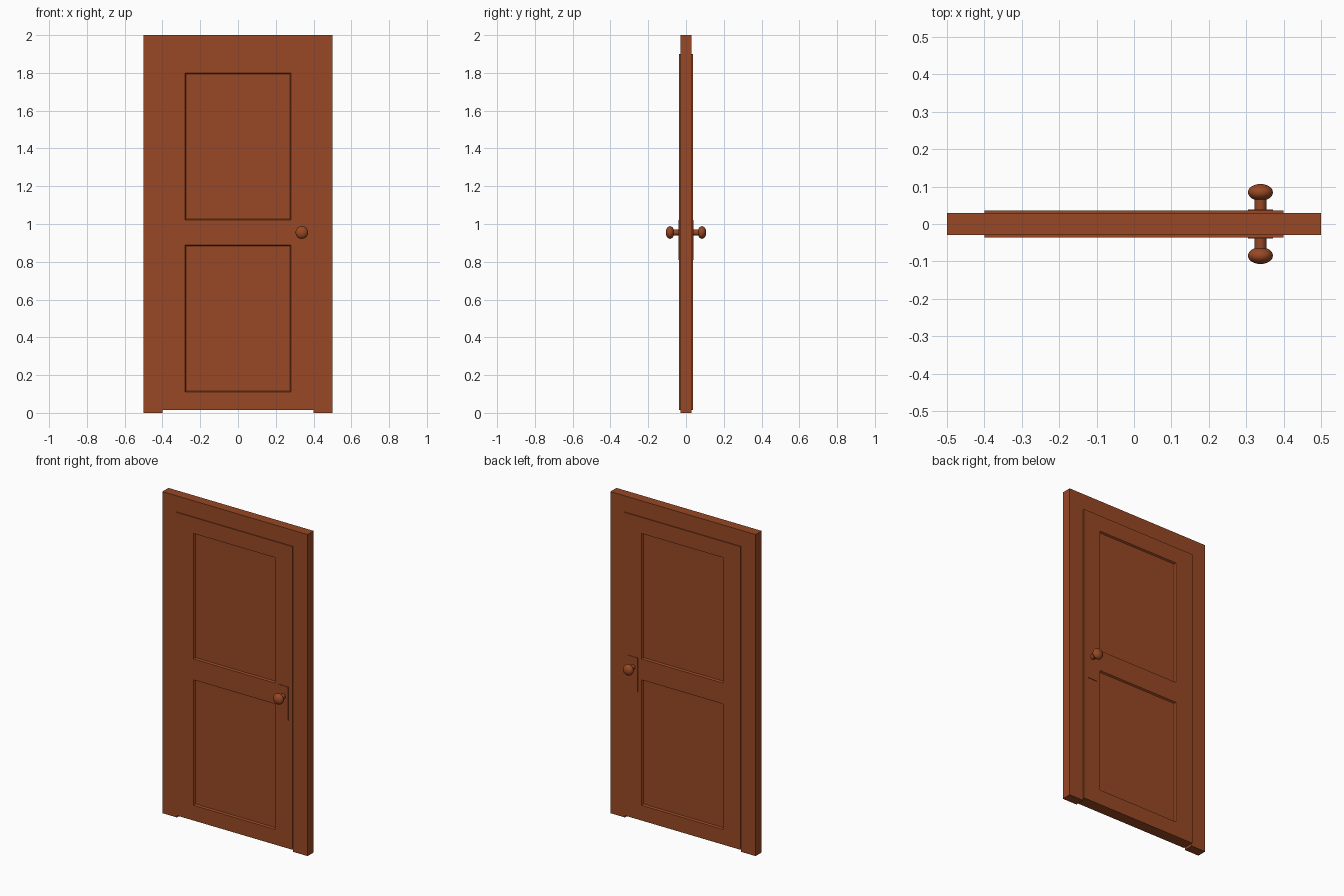
import bpy, bmesh, math
from mathutils import Matrix

cube = bpy.data.objects.get("Cube")
if cube:
    bpy.data.objects.remove(cube, do_unlink=True)

# Single warm brown for everything
COLOR = (0.314, 0.065, 0.018, 1.0)
wood = bpy.data.materials.new("reddish_brown_wood")
wood.diffuse_color = COLOR
wood.use_nodes = True
bsdf = wood.node_tree.nodes["Principled BSDF"]
bsdf.inputs["Base Color"].default_value = COLOR
bsdf.inputs["Roughness"].default_value = 0.6


def finish(name, bm, smooth=False):
    bmesh.ops.recalc_face_normals(bm, faces=bm.faces)
    mesh = bpy.data.meshes.new(name)
    bm.to_mesh(mesh)
    bm.free()
    mesh.materials.append(wood)
    obj = bpy.data.objects.new(name, mesh)
    bpy.context.collection.objects.link(obj)
    if smooth:
        bpy.ops.object.select_all(action='DESELECT')
        obj.select_set(True)
        bpy.context.view_layer.objects.active = obj
        bpy.ops.object.shade_smooth_by_angle(angle=math.radians(40))
    return obj


def extrude_y(bm, depth):
    """Give flat XZ faces a thickness centred on y = 0."""
    bmesh.ops.translate(bm, verts=bm.verts, vec=(0, -depth / 2, 0))
    ext = bmesh.ops.extrude_face_region(bm, geom=bm.faces[:], use_keep_orig=True)
    moved = [g for g in ext["geom"] if isinstance(g, bmesh.types.BMVert)]
    bmesh.ops.translate(bm, verts=moved, vec=(0, depth, 0))
    bmesh.ops.recalc_face_normals(bm, faces=bm.faces)


# Frame: an upside-down U around the door
bm = bmesh.new()
outline = [(-.5, 0), (-.4, 0), (-.4, 1.9), (.4, 1.9), (.4, 0), (.5, 0), (.5, 2), (-.5, 2)]
bm.faces.new([bm.verts.new((x, 0, z)) for x, z in outline])
extrude_y(bm, 0.06)
finish("door_frame", bm)

# Door leaf: slab with two bevelled recessed panels on each side
bm = bmesh.new()
xs = [-.4, -.28, .28, .4]
zs = [.015, .11, .89, 1.02, 1.8, 1.9]
grid = [[bm.verts.new((x, 0, z)) for x in xs] for z in zs]
for j in range(len(zs) - 1):
    for i in range(len(xs) - 1):
        bm.faces.new((grid[j][i], grid[j][i + 1], grid[j + 1][i + 1], grid[j + 1][i]))
extrude_y(bm, 0.072)
panels = [f for f in bm.faces if abs(f.normal.y) > .9 and f.calc_area() > .3]
bmesh.ops.inset_individual(bm, faces=panels, thickness=0.008, depth=-0.01)
finish("door_leaf", bm)


# Hardware on both sides: back plate and a turned knob
KNOB_X, KNOB_Z = 0.338, 0.955
for side, label in ((-1, "front"), (1, "back")):
    bm = bmesh.new()
    bmesh.ops.create_cube(bm, size=1, matrix=Matrix.Translation((KNOB_X, side * .034, .915))
                          @ Matrix.Diagonal((.066, .010, .21, 1)))
    finish(label + "_lock_plate", bm)

    # Lathe profile: (radius, distance from door centre)
    profile = [(0, .036), (.016, .036), (.016, .0665)]
    for k in range(2, 13):
        a = math.pi * k / 12
        profile.append((.0335 * math.sin(a), .0845 - .0225 * math.cos(a)))
    bm = bmesh.new()
    verts = [bm.verts.new((r, side * y, 0)) for r, y in profile]
    edges = [bm.edges.new(pair) for pair in zip(verts, verts[1:])]
    bmesh.ops.spin(bm, geom=verts + edges, cent=(0, 0, 0), axis=(0, 1, 0),
                   angle=math.tau, steps=32, use_merge=True)
    bmesh.ops.remove_doubles(bm, verts=bm.verts, dist=1e-5)
    bmesh.ops.translate(bm, verts=bm.verts, vec=(KNOB_X, 0, KNOB_Z))
    finish(label + "_knob", bm, smooth=True)
